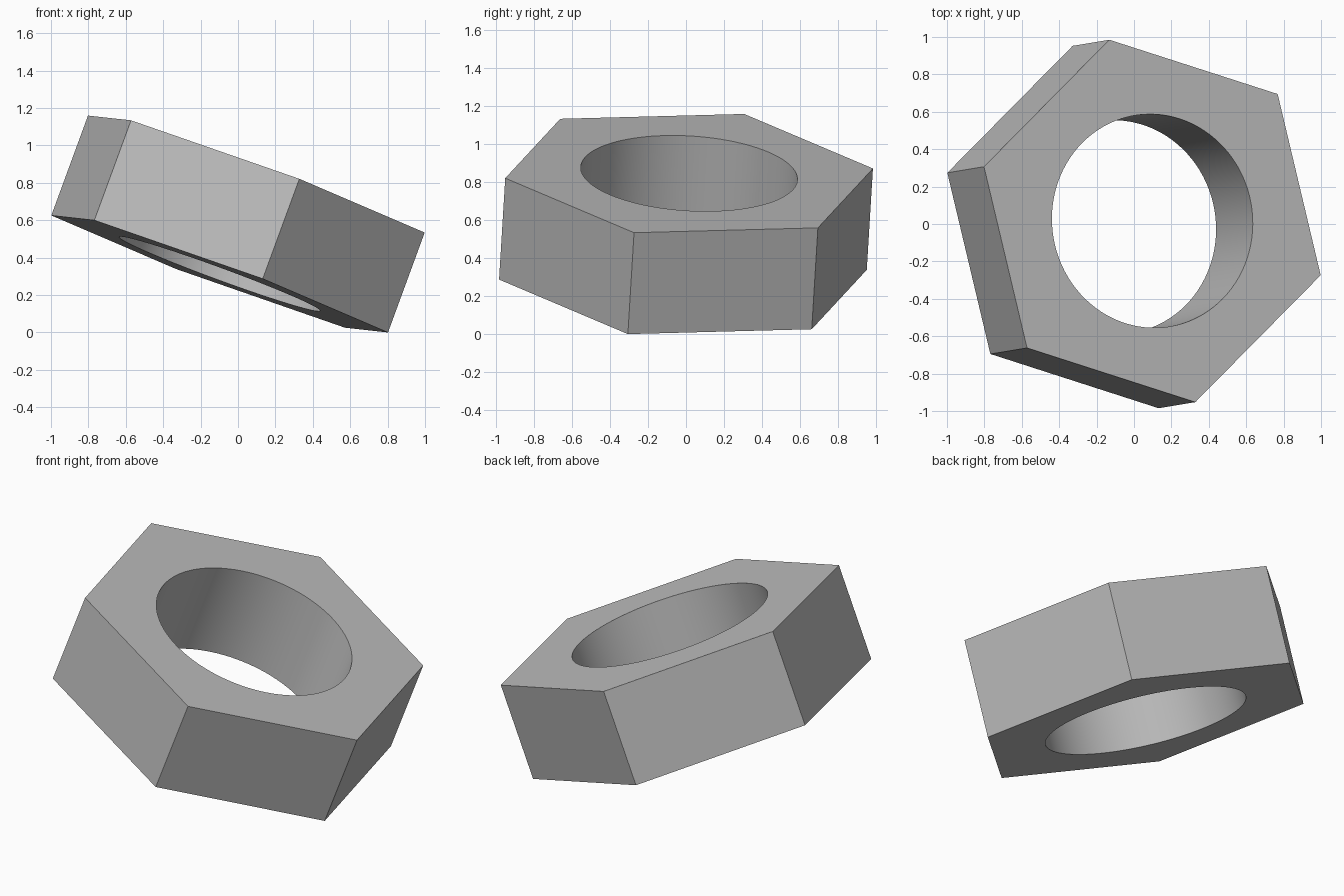
import bpy
import bmesh
from math import cos, sin, tau
from mathutils import Matrix, Vector

cube = bpy.data.objects.get("Cube")
if cube:
    bpy.data.objects.remove(cube, do_unlink=True)

SIDES, STEPS = 6, 16          # flats, bore segments per flat
SEGMENTS = SIDES * STEPS
OUTER, BORE, HEIGHT = 0.996, 0.572, 0.57

# Plain grey metal
metal = bpy.data.materials.new("grey metal")
metal.use_nodes = True
grey = (0.5, 0.5, 0.5, 1)
metal.diffuse_color = grey
metal.node_tree.nodes["Principled BSDF"].inputs["Base Color"].default_value = grey

bm = bmesh.new()


def ring(radius, count, z):
    return [bm.verts.new((radius * cos(tau * i / count), radius * sin(tau * i / count), z))
            for i in range(count)]


def wall(low, high):
    n = len(low)
    for i in range(n):
        j = (i + 1) % n
        bm.faces.new((low[i], low[j], high[j], high[i]))


def end_face(hexagon, circle):
    # one sector per flat, from the hexagon edge in to the bore
    for i in range(SIDES):
        arc = [circle[(i * STEPS + k) % SEGMENTS] for k in range(STEPS + 1)]
        bm.faces.new([hexagon[(i + 1) % SIDES], *reversed(arc), hexagon[i]])


# Hexagonal body with a round bore
hex_low, hex_high = (ring(OUTER, SIDES, z) for z in (-HEIGHT / 2, HEIGHT / 2))
bore_low, bore_high = (ring(BORE, SEGMENTS, z) for z in (-HEIGHT / 2, HEIGHT / 2))
wall(hex_low, hex_high)
wall(bore_low, bore_high)
end_face(hex_low, bore_low)
end_face(hex_high, bore_high)
bmesh.ops.recalc_face_normals(bm, faces=bm.faces[:])

# Lean the nut on one corner
axis = Vector((0.344, 0.057, 0.937)).normalized()
corner = Vector((-0.9, 0.29, 0.3125))
corner = (corner - axis * corner.dot(axis)).normalized()
tilt = Matrix((corner, axis.cross(corner), axis)).transposed().to_4x4()
bm.transform(tilt)
lowest = min(v.co.z for v in bm.verts)
bm.transform(Matrix.Translation((0, 0, -lowest)))

mesh = bpy.data.meshes.new("hex_nut")
bm.to_mesh(mesh)
bm.free()
mesh.materials.append(metal)
nut = bpy.data.objects.new("hex_nut", mesh)
bpy.context.collection.objects.link(nut)

# Smooth bore, crisp edges
bpy.ops.object.select_all(action="DESELECT")
nut.select_set(True)
bpy.context.view_layer.objects.active = nut
bpy.ops.object.shade_smooth_by_angle(angle=0.5)
